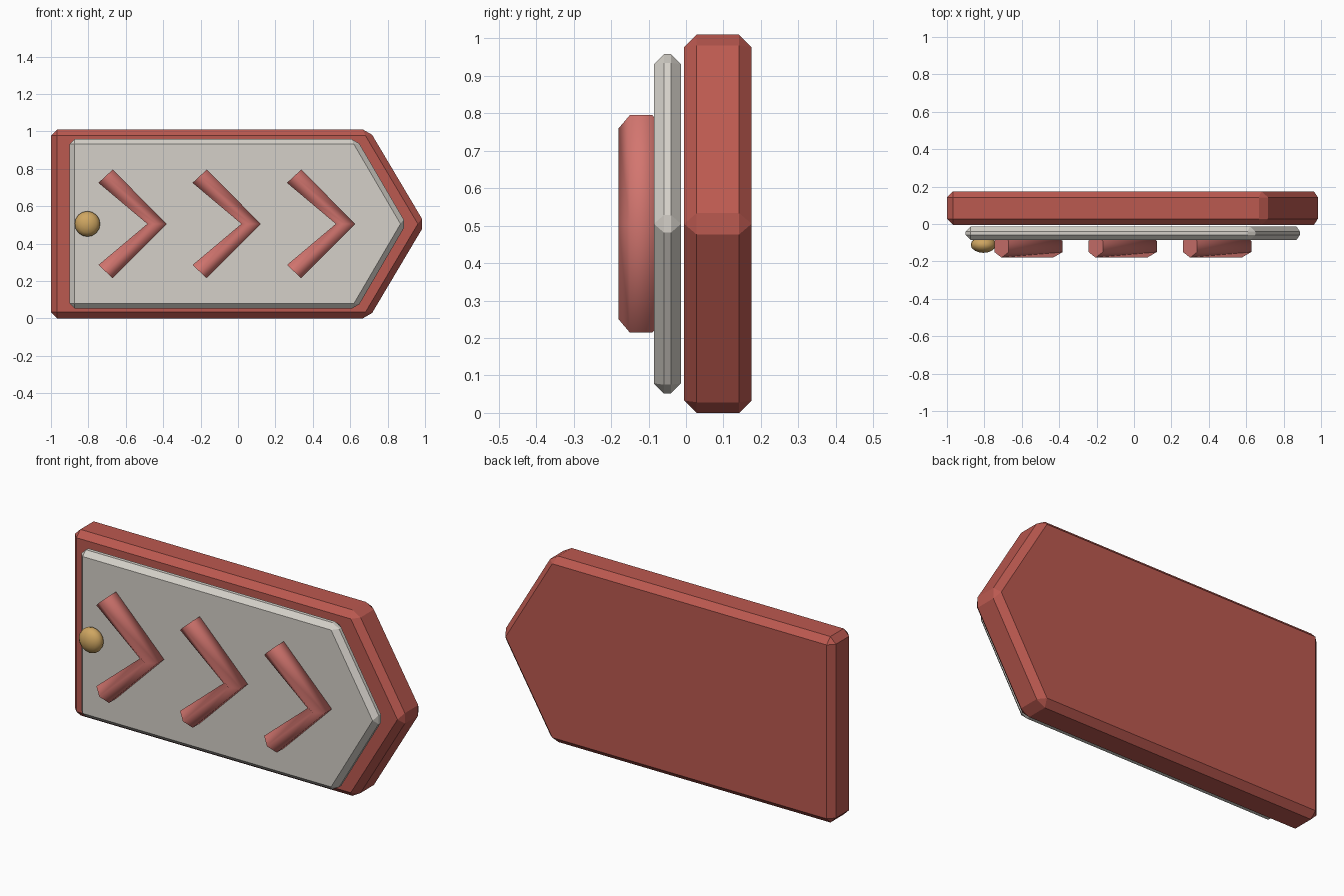
import bpy
import bmesh
import math

default = bpy.data.objects.get("Cube")
if default:
    bpy.data.objects.remove(default, do_unlink=True)


def material(name, rgb):
    mat = bpy.data.materials.new(name)
    mat.use_nodes = True
    mat.diffuse_color = (*rgb, 1)
    mat.node_tree.nodes["Principled BSDF"].inputs["Base Color"].default_value = (*rgb, 1)
    return mat


board_red = material("brick red", (0.50, 0.10, 0.08))
arrow_red = material("light red", (0.65, 0.18, 0.16))
plate_grey = material("warm grey", (0.66, 0.63, 0.58))
gold = material("gold", (0.62, 0.38, 0.12))

MID = 0.505  # height of the arrow tip


def finish(bm, name, mat):
    mesh = bpy.data.meshes.new(name)
    bm.to_mesh(mesh)
    bm.free()
    mesh.materials.append(mat)
    obj = bpy.data.objects.new(name, mesh)
    bpy.context.collection.objects.link(obj)
    return obj


def arrow_slab(name, half_length, shoulder, half_height, front, back, bevel, mat):
    """Pointed slab with every edge chamfered."""
    outline = [(-half_length, -half_height), (shoulder, -half_height), (half_length, 0),
               (shoulder, half_height), (-half_length, half_height)]
    bm = bmesh.new()
    face = bm.faces.new([bm.verts.new((x, front, MID + z)) for x, z in outline])
    new = bmesh.ops.extrude_face_region(bm, geom=[face])["geom"]
    bmesh.ops.translate(bm, vec=(0, back - front, 0),
                        verts=[v for v in new if isinstance(v, bmesh.types.BMVert)])
    bmesh.ops.recalc_face_normals(bm, faces=bm.faces)
    bmesh.ops.bevel(bm, geom=bm.edges[:], offset=bevel, segments=1,
                    profile=0.5, affect='EDGES', clamp_overlap=True)
    return finish(bm, name, mat)


arrow_slab("board", 1.0, 0.70, 0.505, -0.005, 0.175, 0.033, board_red)
arrow_slab("face_plate", 0.90, 0.635, 0.453, -0.086, -0.013, 0.027, plate_grey)


def chevron(name, x):
    """Six-sided bent bar, swept through end, elbow and end."""
    bm = bmesh.new()
    side, depth = 0.06, 0.06
    lean = math.radians(43)
    # section centre and in-plane direction across the bar
    stations = [(x - 0.275, 0.255, lean), (x, 0, 0), (x - 0.275, -0.255, -lean)]
    rings = []
    for cx, cz, turn in stations:
        ring = []
        for i in range(6):
            a = math.tau * i / 6
            across = side * math.sin(a)
            ring.append(bm.verts.new((cx + across * math.cos(turn),
                                      -0.12 - depth * math.cos(a),
                                      MID + cz + across * math.sin(turn))))
        rings.append(ring)
    for r, s in zip(rings, rings[1:]):
        for i in range(6):
            j = (i + 1) % 6
            bm.faces.new((r[i], r[j], s[j], s[i])).smooth = True
    bm.faces.new(rings[0])
    bm.faces.new(rings[-1])
    bmesh.ops.recalc_face_normals(bm, faces=bm.faces)
    for edge in bm.edges:
        if any(len(f.verts) == 6 for f in edge.link_faces):
            edge.smooth = False
    return finish(bm, name, arrow_red)


for label, x in (("left_chevron", 0.575), ("middle_chevron", 0.07), ("right_chevron", -0.433)):
    chevron(label, x)

# Flattened stud with its pole facing forward
bm = bmesh.new()
bmesh.ops.create_uvsphere(bm, u_segments=16, v_segments=8, radius=0.068)
for v in bm.verts:
    px, py, pz = v.co
    v.co = (px - 0.805, -0.11 - pz * 0.65, MID + py)
for f in bm.faces:
    f.smooth = True
bmesh.ops.recalc_face_normals(bm, faces=bm.faces)
finish(bm, "stud", gold)
